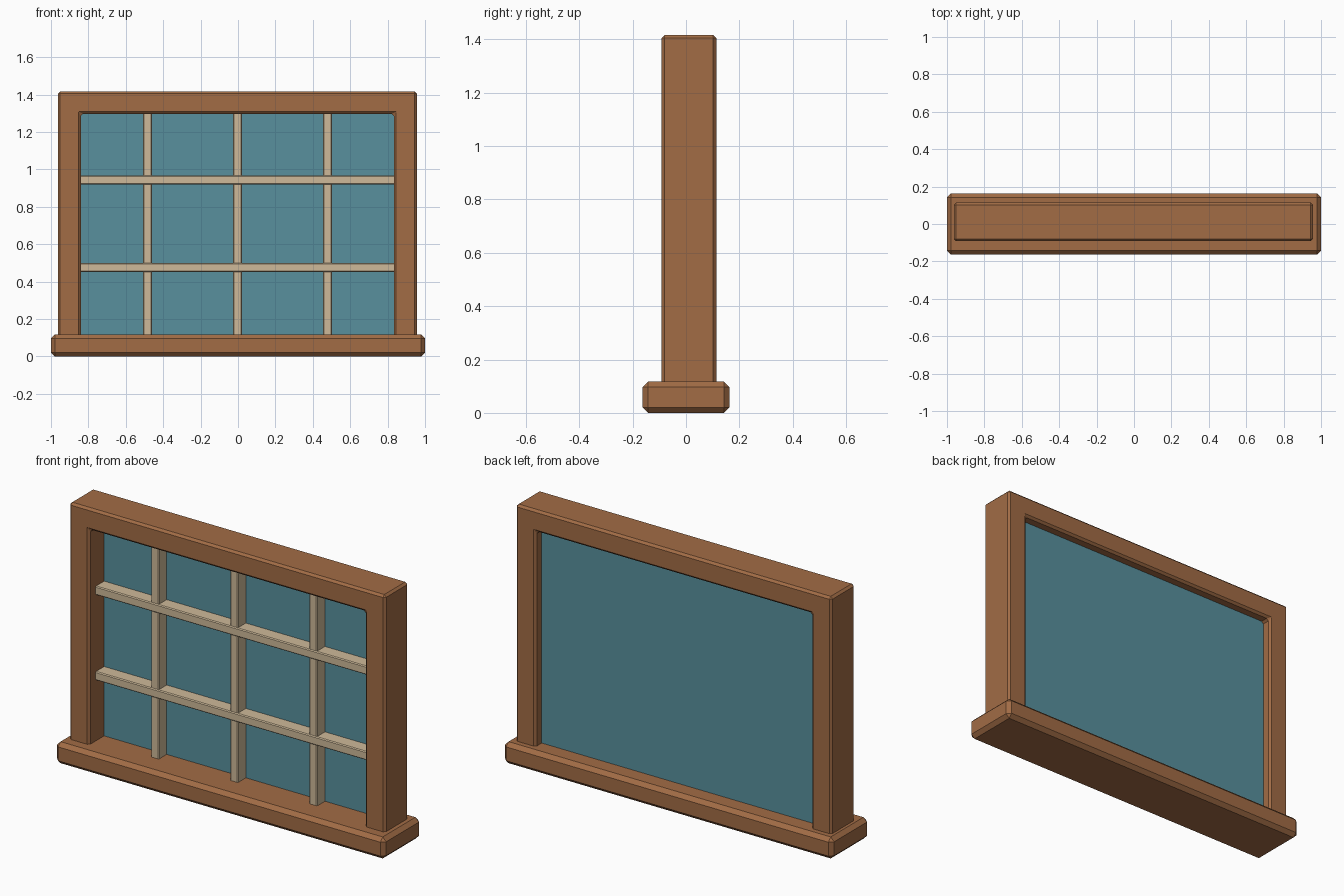
import bpy
import bmesh

cube = bpy.data.objects.get("Cube")
if cube:
    bpy.data.objects.remove(cube, do_unlink=True)


def material(name, rgb):
    mat = bpy.data.materials.new(name)
    mat.use_nodes = True
    color = (*rgb, 1.0)
    mat.diffuse_color = color
    mat.node_tree.nodes["Principled BSDF"].inputs["Base Color"].default_value = color
    return mat


wood = material("brown wood", (0.36, 0.15, 0.06))
cream = material("pale cream wood", (0.62, 0.49, 0.32))
glass = material("blue glass", (0.098, 0.28, 0.34))


def extrude_outline(name, outline, front, back, mat, bevel=0.0):
    """Extrude an x-z outline from front to back and chamfer every edge."""
    bm = bmesh.new()
    face = bm.faces.new([bm.verts.new((x, front, z)) for x, z in outline])
    ext = bmesh.ops.extrude_face_region(bm, geom=[face])
    moved = [v for v in ext["geom"] if isinstance(v, bmesh.types.BMVert)]
    bmesh.ops.translate(bm, verts=moved, vec=(0, back - front, 0))
    bmesh.ops.recalc_face_normals(bm, faces=bm.faces[:])
    if bevel:
        bmesh.ops.bevel(bm, geom=bm.edges[:], offset=bevel, offset_type='OFFSET',
                        segments=1, profile=0.5, affect='EDGES')
    mesh = bpy.data.meshes.new(name)
    bm.to_mesh(mesh)
    bm.free()
    mesh.materials.append(mat)
    obj = bpy.data.objects.new(name, mesh)
    bpy.context.collection.objects.link(obj)
    return obj


def box(name, x0, x1, z0, z1, front, back, mat, bevel=0.0):
    outline = [(x0, z0), (x1, z0), (x1, z1), (x0, z1)]
    return extrude_outline(name, outline, front, back, mat, bevel)


# Window proportions
MID = -0.003          # centre line of the frame and bars
OUTER = 0.96          # half width of the frame
INNER = 0.837         # half width of the opening
SILL_TOP = 0.118
HEAD = 1.297          # underside of the frame's head
TOP = 1.417
BASE = 0.09           # frame and bars are seated into the sill
BAR = 0.024           # half width of a glazing bar

# Sill
box("window_sill", -1, 1, 0, SILL_TOP, -0.163, 0.163, wood, 0.021)

# Frame: two jambs and head as one arch-shaped piece
frame_outline = [
    (MID - OUTER, BASE), (MID - INNER, BASE), (MID - INNER, HEAD),
    (MID + INNER, HEAD), (MID + INNER, BASE), (MID + OUTER, BASE),
    (MID + OUTER, TOP), (MID - OUTER, TOP),
]
extrude_outline("window_frame", frame_outline, -0.092, 0.114, wood, 0.012)

# Glass pane, let into the frame
box("glass_pane", MID - INNER - 0.02, MID + INNER + 0.02, BASE, HEAD + 0.02,
    0.038, 0.061, glass)

# Upright glazing bars
for i, x in enumerate((-0.481, 0, 0.481)):
    box(f"upright_bar_{i + 1}", MID + x - BAR, MID + x + BAR, BASE, HEAD + 0.02,
        -0.031, 0.045, cream, 0.005)

# Cross bars, slightly proud of the uprights
for i, z in enumerate((0.475, 0.944)):
    box(f"cross_bar_{i + 1}", MID - INNER - 0.02, MID + INNER + 0.02, z - BAR, z + BAR,
        -0.036, 0.045, cream, 0.005)
